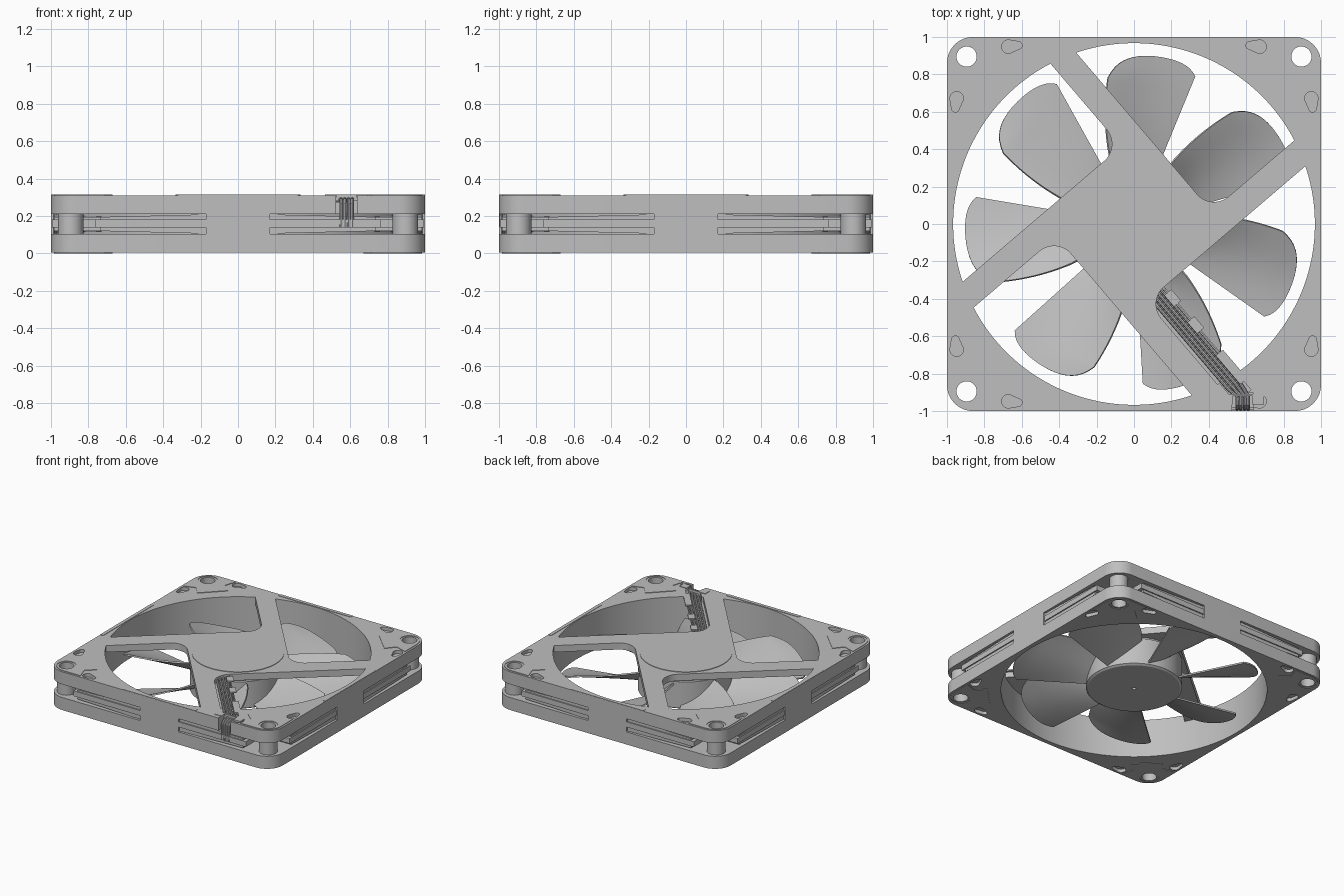
import bpy, bmesh
from math import sin, cos, pi, radians
from mathutils import Matrix, Vector

cube = bpy.data.objects.get("Cube")
if cube:
    bpy.data.objects.remove(cube)

grey = bpy.data.materials.new("plain_grey")
grey.use_nodes = True
grey.diffuse_color = (0.52, 0.52, 0.52, 1)
grey.node_tree.nodes["Principled BSDF"].inputs["Base Color"].default_value = (0.52, 0.52, 0.52, 1)

H, BORE, HOLE = 0.315, 0.967, 0.895
QUARTERS = [Matrix.Rotation(k * pi / 2, 4, 'Z') for k in range(4)]
ARM_TURN = Matrix.Rotation(radians(40.5), 4, 'Z')
CABLE = ARM_TURN @ QUARTERS[2]          # frame of the arm that carries the cable


def add(name, mesh):
    ob = bpy.data.objects.new(name, mesh)
    bpy.context.collection.objects.link(ob)
    if not mesh.materials:
        mesh.materials.append(grey)
    return ob


def solid(name, parts):
    """One mesh from extruded outlines: (points, z0, z1, matrix)."""
    bm = bmesh.new()
    for pts, z0, z1, mat in parts:
        face = bm.faces.new([bm.verts.new((x, y, z0)) for x, y in pts])
        ext = bmesh.ops.extrude_face_region(bm, geom=[face])
        new = [g for g in ext["geom"] if isinstance(g, bmesh.types.BMVert)]
        bmesh.ops.translate(bm, verts=new, vec=(0, 0, z1 - z0))
        bmesh.ops.transform(bm, matrix=mat, verts=list(set(new) | set(face.verts)))
    bmesh.ops.recalc_face_normals(bm, faces=bm.faces)
    mesh = bpy.data.meshes.new(name)
    bm.to_mesh(mesh)
    bm.free()
    return add(name, mesh)


def bake(ob):
    """Replace an object by its evaluated mesh."""
    ev = ob.evaluated_get(bpy.context.evaluated_depsgraph_get())
    mesh = bpy.data.meshes.new_from_object(ev)
    name = ob.name
    bpy.data.objects.remove(ob)
    return add(name, mesh)


def cut(ob, cutter):
    mod = ob.modifiers.new("cut", 'BOOLEAN')
    mod.operation, mod.object, mod.solver = 'DIFFERENCE', cutter, 'EXACT'
    return bake(ob)


def arc(cx, cy, r, a0, a1, n):
    return [(cx + r * cos(radians(a0 + (a1 - a0) * i / n)),
             cy + r * sin(radians(a0 + (a1 - a0) * i / n))) for i in range(n + 1)]


def circle(cx, cy, r, n):
    return arc(cx, cy, r, 0, 360, n)[:-1]


def rect(x0, x1, y0, y1):
    return [(x0, y0), (x1, y0), (x1, y1), (x0, y1)]


def lathe(name, profile, n=96):
    bm = bmesh.new()
    vs = [bm.verts.new((r, 0, z)) for r, z in profile]
    edges = [bm.edges.new(p) for p in zip(vs, vs[1:])]
    bmesh.ops.spin(bm, geom=vs + edges, cent=(0, 0, 0), axis=(0, 0, 1),
                   angle=2 * pi, steps=n)
    bmesh.ops.remove_doubles(bm, verts=bm.verts, dist=0.0001)
    bmesh.ops.recalc_face_normals(bm, faces=bm.faces)
    mesh = bpy.data.meshes.new(name)
    bm.to_mesh(mesh)
    bm.free()
    return add(name, mesh)


ONE = Matrix.Identity(4)

# Cutters: bore, screw holes, teardrop pockets, cable notch
bore = solid("bore_cutter", [(circle(0, 0, BORE, 160), -1, 1, ONE)])
screws = solid("screw_cutter", [(circle(HOLE, HOLE, 0.054, 32), -1, 1, q) for q in QUARTERS])
wide = solid("wide_hole_cutter", [(circle(HOLE, HOLE, 0.07, 32), -1, 1, q) for q in QUARTERS])
tear = arc(0.672, 0.948, 0.036, -100, 100, 12) + arc(0.618, 0.955, 0.02, 100, 260, 8)
tear_b = [(y, x) for x, y in tear]
pockets = solid("pocket_cutter", [(t, z0, z1, q) for q in QUARTERS for t in (tear, tear_b)
                                  for z0, z1 in ((-0.1, 0.03), (0.285, 0.4))])
notch = solid("notch_cutter", [(rect(0.525, 0.635, -1.1, -0.9), 0.2, 0.4, ONE)])
trough = solid("trough_cutter", [(rect(0.1, 0.205, 0.8, 1.08), 0.275, 0.4, CABLE)])
cutters = [bore, screws, wide, pockets, notch, trough]

# Two square flanges with rounded corners
outline = sum((arc(sx * 0.86, sy * 0.86, 0.14, a, a + 90, 12) for sx, sy, a in
               ((1, 1, 0), (-1, 1, 90), (-1, -1, 180), (1, -1, 270))), [])
for name, z0, z1 in (("lower_flange", 0.004, 0.105), ("upper_flange", 0.21, 0.311)):
    ob = solid(name, [(outline, z0, z1, ONE)])
    tools = [bore, screws, pockets] + ([notch, trough] if z0 > 0.1 else [])
    for c in tools:
        ob = cut(ob, c)

# Duct wall between the flanges
cut(solid("duct_wall", [(circle(0, 0, 1.0, 160), 0.1, 0.215, ONE)]), bore)

# Stepped ribs on each side, tapering towards a flush centre block
upright = Matrix.Rotation(pi / 2, 4, 'X')
taper = [(-0.735, 0.12), (-0.17, 0.106), (0.17, 0.106), (0.735, 0.12),
         (0.735, 0.195), (0.17, 0.209), (-0.17, 0.209), (-0.735, 0.195)]
for name, pts, depth in (("tapered_rib", taper, 0.985),
                         ("thin_rib", rect(-0.765, 0.765, 0.14, 0.182), 0.994),
                         ("centre_block", rect(-0.17, 0.17, 0.1, 0.215), 1.0)):
    first = cut(solid(name, [(pts, 0.62, depth, upright)]), bore)
    for q in QUARTERS[1:]:
        add(name, first.data).matrix_world = q

# Corner posts around the screw holes
cut(solid("corner_posts", [(circle(HOLE, HOLE, 0.068, 32), 0.1, 0.215, q) for q in QUARTERS]), screws)

# Thin raised corner pads, top and bottom
half = [(0.71, 0.985), (0.74, 0.89), (0.67, 0.83)]
pad = half + [(y, x) for x, y in reversed(half)] + arc(0.86, 0.86, 0.125, 0, 90, 8)
for name, z0, z1 in (("bottom_pads", 0, 0.006), ("top_pads", 0.309, H)):
    ob = cut(solid(name, [(pad, z0, z1, q) for q in QUARTERS]), wide)
    cut(ob, pockets)

# Low raised strips along the middle of the top edges
solid("edge_strips", [(rect(-0.32, 0.32, 0.972, 0.999), 0.309, 0.314, q) for q in QUARTERS])

# Pinwheel of four support arms with filleted inner corners
R, IN, F = 0.36, 0.217, 0.12
arms = []
for q in QUARTERS:
    corner = [(R, 0.97), (IN, 1.03)] + arc(IN - F, R + F, F, 0, -90, 10)
    arms += [tuple((q @ Vector((x, y, 0)))[:2]) for x, y in corner]
solid("support_arms", [(arms, 0.258, 0.311, ARM_TURN)])
solid("motor_cap", [(circle(0, 0, 0.335, 96), 0.245, H, ONE)])

# Rotor hub with a small shaft dimple underneath
lathe("rotor_hub", [(0, 0.035), (0.014, 0.035), (0.014, 0.02), (0.335, 0.02), (0.35, 0.03),
                    (0.35, 0.24), (0, 0.24)])

# Seven twisted blades
NU, NV = 20, 14
bm = bmesh.new()
grid = []
for i in range(NU + 1):
    u = i / NU
    tip = 0.905 - 0.11 * u ** 6 - 0.05 * (1 - u) ** 9
    row = []
    for j in range(NV + 1):
        v = j / NV
        r = 0.33 + (tip - 0.33) * v
        high = 25 - 10 * min(1, max(0, (r - 0.38) / 0.42))
        a = radians(-17.5 + (high + 17.5) * u)
        z = 0.045 + 0.015 * v + (0.18 - 0.03 * v) * u - 0.02 * sin(pi * u)
        row.append(bm.verts.new((r * cos(a), r * sin(a), z)))
    grid.append(row)
for a, b in zip(grid, grid[1:]):
    for j in range(NV):
        bm.faces.new((a[j], a[j + 1], b[j + 1], b[j]))
bmesh.ops.recalc_face_normals(bm, faces=bm.faces)
mesh = bpy.data.meshes.new("blade")
bm.to_mesh(mesh)
bm.free()
blade = add("blade", mesh)
mod = blade.modifiers.new("thickness", 'SOLIDIFY')
mod.thickness, mod.offset = 0.012, 0
blade = bake(blade)
for k in range(7):
    ob = blade if k == 0 else add("blade", blade.data)
    ob.matrix_world = Matrix.Rotation(radians(85) + k * 2 * pi / 7, 4, 'Z')

# Cable channel beside one arm: floor, side wall and retaining tabs
solid("cable_channel", [(rect(0.095, 0.23, 0.35, 0.98), 0.258, 0.272, CABLE),
                        (rect(0.095, 0.103, 0.37, 0.98), 0.258, 0.305, CABLE)])
solid("cable_tabs", [(rect(0.075, 0.125, s - w, s + w), 0.3, 0.311, CABLE)
                     for s, w in ((0.435, 0.04), (0.625, 0.04), (0.92, 0.1))])
solid("cable_clip", [(rect(0.465, 0.695, -0.92, -0.908), 0.28, H, ONE),
                     (rect(0.465, 0.527, -0.965, -0.915), 0.3, H, ONE),
                     (rect(0.633, 0.695, -0.965, -0.915), 0.3, H, ONE)])

# Four wires along the channel and down the front notch
for k in range(4):
    o = 0.19 - 0.024 * k
    x = 0.551 + 0.02 * k
    path = [CABLE @ Vector((o, 0.36, 0.286)), CABLE @ Vector((o, 1.0, 0.286)),
            Vector((x, -0.92, 0.29)), Vector((x, -0.965, 0.286)),
            Vector((x, -0.985, 0.265)), Vector((x, -0.989, 0.14))]
    curve = bpy.data.curves.new("wire", 'CURVE')
    curve.dimensions = '3D'
    curve.bevel_depth, curve.bevel_resolution, curve.use_fill_caps = 0.0095, 2, True
    line = curve.splines.new('POLY')
    line.points.add(len(path) - 1)
    for p, co in zip(line.points, path):
        p.co = (*co, 1)
    wire = bpy.data.objects.new("wire", curve)
    bpy.context.collection.objects.link(wire)
    curve.materials.append(grey)
    bake(wire)

# Remove the cutters and smooth the curved surfaces
for c in cutters:
    bpy.data.objects.remove(c)
bpy.ops.object.select_all(action='DESELECT')
for ob in bpy.context.collection.objects:
    if ob.type == 'MESH':
        ob.select_set(True)
        bpy.context.view_layer.objects.active = ob
bpy.ops.object.shade_smooth_by_angle(angle=radians(30))
